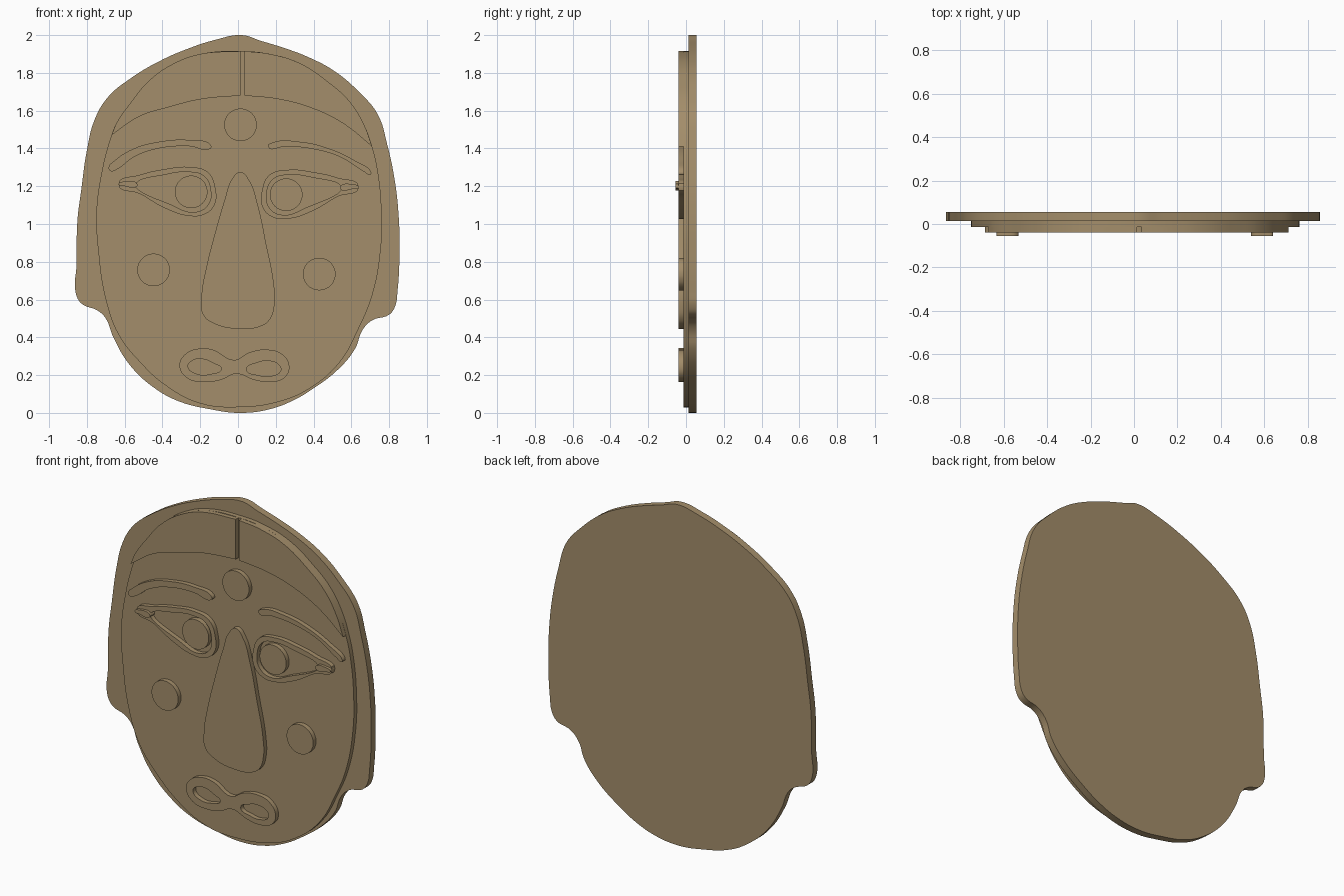
import bpy
import bmesh
import math

cube = bpy.data.objects.get("Cube")
if cube:
    bpy.data.objects.remove(cube, do_unlink=True)

# Single clay colour
CLAY = (0.37, 0.27, 0.145, 1.0)
clay = bpy.data.materials.new("tan_clay")
clay.use_nodes = True
clay.diffuse_color = CLAY
clay.node_tree.nodes["Principled BSDF"].inputs["Base Color"].default_value = CLAY

# Depth of each relief layer, from back to front
BACK, FACE_BACK, FACE_FRONT, RELIEF, TIP = 0.056, 0.014, -0.013, -0.04, -0.056
OVERLAP = 0.004


def add_loop(curve, points, corners):
    """Add a closed smooth outline, with sharp corners at the listed points."""
    spline = curve.splines.new('BEZIER')
    spline.bezier_points.add(len(points) - 1)
    spline.use_cyclic_u = True
    spline.resolution_u = 6
    for knot, (x, z) in zip(spline.bezier_points, points):
        knot.co = (x, z, 0)
        kind = 'VECTOR' if (x, z) in corners else 'AUTO'
        knot.handle_left_type = knot.handle_right_type = kind


def plate(name, outline, front, back, holes=(), corners=()):
    """Extrude an outline in the front plane into a flat plate."""
    curve = bpy.data.curves.new(name, 'CURVE')
    curve.dimensions = '2D'
    curve.fill_mode = 'BOTH'
    curve.extrude = (back - front) / 2
    for loop in (outline, *holes):
        add_loop(curve, loop, corners)
    obj = bpy.data.objects.new(name, curve)
    bpy.context.collection.objects.link(obj)
    obj.rotation_euler.x = math.pi / 2
    obj.location.y = (front + back) / 2
    bpy.ops.object.select_all(action='DESELECT')
    obj.select_set(True)
    bpy.context.view_layer.objects.active = obj
    bpy.ops.object.convert(target='MESH')
    obj = bpy.context.object
    obj.name = name
    bm = bmesh.new()
    bm.from_mesh(obj.data)
    bmesh.ops.remove_doubles(bm, verts=bm.verts, dist=0.0002)
    bmesh.ops.recalc_face_normals(bm, faces=bm.faces)
    bm.to_mesh(obj.data)
    bm.free()
    obj.data.materials.clear()
    obj.data.materials.append(clay)
    bpy.ops.object.shade_smooth_by_angle(angle=math.radians(35))
    return obj


def relief(name, outline, front=RELIEF, **options):
    """Plate standing on the face."""
    return plate(name, outline, front, FACE_FRONT + OVERLAP, **options)


def disc(name, x, z, radius=0.086, sides=16):
    ring = [(x + radius * math.cos(math.tau * i / sides),
             z + radius * math.sin(math.tau * i / sides)) for i in range(sides)]
    return relief(name, ring)


def mirrored(points, dx=0.007, dz=-0.015):
    """Mirror an outline to the other side, with a small hand-made shift."""
    return [(dx - x, z + dz) for x, z in points]


# Back plate with ears
head = [
    (.02, 2.0), (.12, 1.97), (.25, 1.93), (.38, 1.88), (.51, 1.81), (.64, 1.7),
    (.74, 1.58), (.79, 1.42), (.83, 1.23), (.85, 1.05), (.855, .89), (.845, .65),
    (.83, .56), (.8, .52), (.71, .49), (.66, .44), (.62, .34), (.53, .23),
    (.4, .13), (.3, .07), (.17, .02), (.01, 0), (-.15, .02), (-.31, .06),
    (-.44, .13), (-.57, .25), (-.66, .4), (-.7, .5), (-.74, .54), (-.83, .58),
    (-.86, .64), (-.855, .78), (-.85, 1.02), (-.83, 1.18), (-.8, 1.39),
    (-.76, 1.55), (-.69, 1.67), (-.57, 1.77), (-.42, 1.86), (-.26, 1.93), (-.12, 1.975)]
plate("back_plate", head, FACE_BACK, BACK)

# Face plate: crown and jaw outlines joined
temple_right, temple_left = (-.67, 1.47), (.71, 1.41)
crown_right = [(-.2, 1.9), (-.34, 1.85), (-.47, 1.76), (-.57, 1.64), (-.64, 1.54), temple_right]
crown_left = [temple_left, (.67, 1.52), (.59, 1.65), (.48, 1.75), (.33, 1.85), (.17, 1.9)]
jaw = [(-.73, 1.23), (-.75, 1.05), (-.74, .86), (-.7, .6), (-.63, .41), (-.52, .27),
       (-.39, .15), (-.2, .05), (0, .03), (.22, .06), (.38, .13), (.54, .27),
       (.64, .45), (.71, .62), (.755, .86), (.76, 1.07), (.74, 1.28)]
plate("face_plate", crown_right + jaw + crown_left + [(.02, 1.915)],
      FACE_FRONT, FACE_BACK + OVERLAP)

# Hair halves either side of the parting
part_right = [(.013, 1.68), (.013, 1.915)]
part_left = [(.034, 1.915), (.034, 1.68)]
relief("hair_right",
       crown_right + [(-.52, 1.57), (-.36, 1.62), (-.2, 1.66)] + part_right,
       corners=part_right + [temple_right])
relief("hair_left",
       crown_left + part_left + [(.22, 1.66), (.4, 1.61), (.56, 1.53)],
       corners=part_left + [temple_left])

# Eyebrows
relief("eyebrow_right", [
    (-.685, 1.3), (-.66, 1.33), (-.55, 1.4), (-.42, 1.435), (-.26, 1.445), (-.145, 1.42),
    (-.145, 1.4), (-.26, 1.412), (-.42, 1.4), (-.55, 1.355), (-.64, 1.29), (-.675, 1.28)])
relief("eyebrow_left", [
    (.158, 1.41), (.18, 1.43), (.33, 1.435), (.48, 1.4), (.62, 1.335), (.705, 1.275),
    (.7, 1.26), (.67, 1.275), (.54, 1.355), (.38, 1.4), (.25, 1.41)])

# Eyes: rim with opening, iris and raised outer corner
eye = [(-.632, 1.21), (-.52, 1.26), (-.39, 1.29), (-.26, 1.302), (-.16, 1.275),
       (-.122, 1.2), (-.125, 1.1), (-.18, 1.05), (-.26, 1.043), (-.39, 1.085), (-.52, 1.16)]
opening = [(-.54, 1.215), (-.39, 1.26), (-.26, 1.275), (-.18, 1.253), (-.145, 1.18),
           (-.16, 1.1), (-.23, 1.063), (-.36, 1.105), (-.54, 1.195)]
corner = [(-.632, 1.21), (-.6, 1.225), (-.535, 1.215), (-.535, 1.2), (-.6, 1.2)]
for side, place in (("right", list), ("left", mirrored)):
    relief("eye_rim_" + side, place(eye), holes=[place(opening)])
    relief("eye_corner_" + side, place(corner), front=TIP)
    disc("iris_" + side, *place([(-.248, 1.17)])[0])

# Forehead and cheek dots
disc("forehead_dot", .013, 1.525)
disc("cheek_dot_right", -.447, .757)
disc("cheek_dot_left", .43, .735)

# Nose
relief("nose", [
    (.013, 1.275), (.06, 1.23), (.105, 1.1), (.15, .89), (.19, .68), (.193, .57),
    (.165, .49), (.11, .455), (.01, .445), (-.12, .47), (-.185, .52), (-.193, .62),
    (-.17, .76), (-.125, .94), (-.07, 1.13), (-.03, 1.24)])

# Mouth with two openings
relief("mouth", [
    (-.31, .25), (-.28, .31), (-.21, .34), (-.135, .335), (-.02, .28), (.06, .32),
    (.155, .335), (.235, .31), (.272, .245), (.245, .185), (.165, .163), (.085, .175),
    (-.01, .207), (-.09, .175), (-.18, .163), (-.27, .185)],
    holes=[[(-.265, .245), (-.245, .275), (-.19, .285), (-.125, .26), (-.088, .233),
            (-.14, .207), (-.22, .207)],
           [(.045, .23), (.1, .265), (.165, .275), (.22, .25), (.225, .222),
            (.175, .195), (.105, .2)]])
